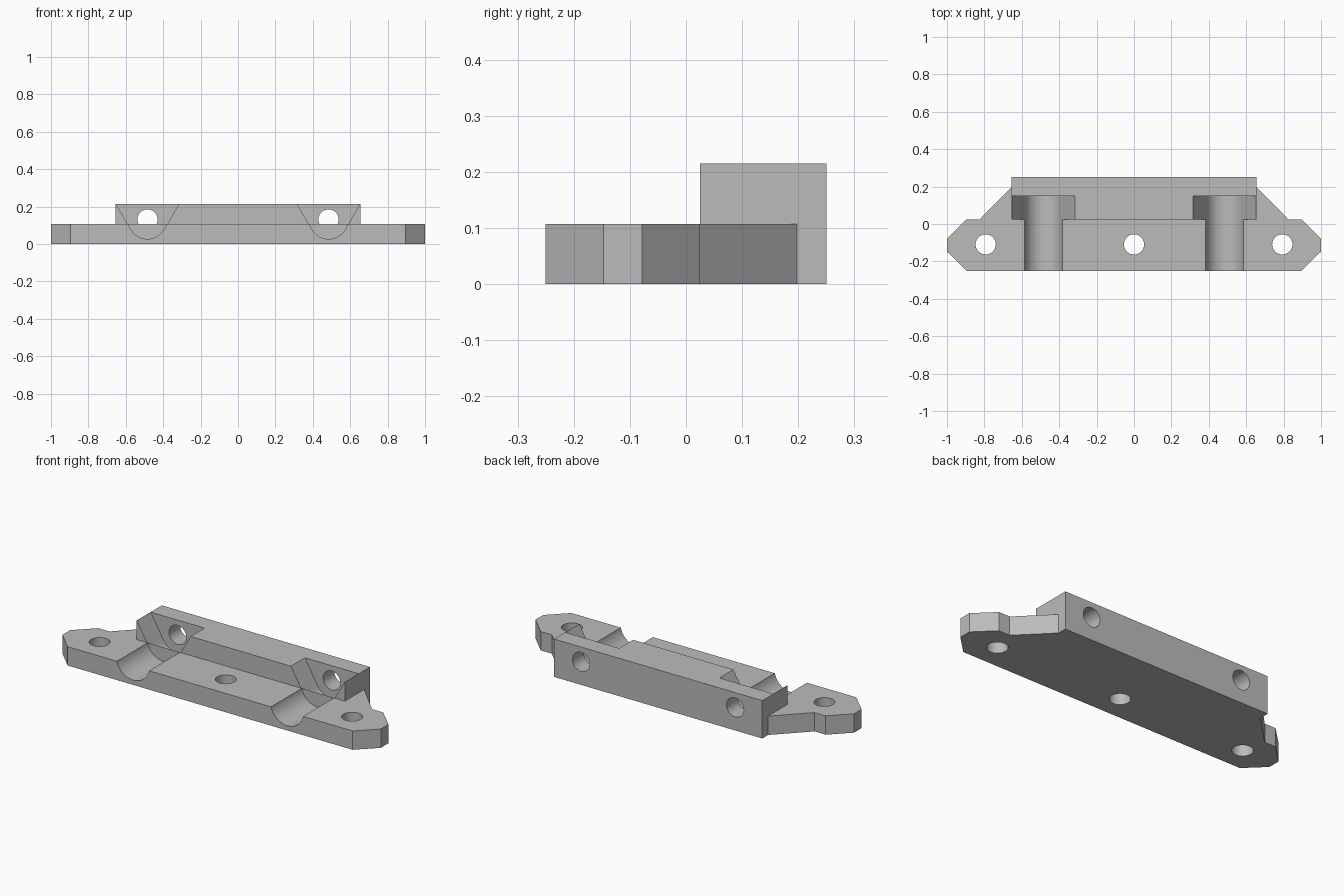
import bpy, bmesh, math

if "Cube" in bpy.data.objects:
    bpy.data.objects.remove(bpy.data.objects["Cube"])

PLATE_H, BLOCK_H = 0.107, 0.215
ROD_X, ROD_Z, ROD_R, HOLE_R = 0.484, 0.131, 0.104, 0.054

grey = bpy.data.materials.new("plain grey")
grey.diffuse_color = (0.5, 0.5, 0.5, 1)
grey.use_nodes = True
grey.node_tree.nodes["Principled BSDF"].inputs["Base Color"].default_value = grey.diffuse_color


def prism(name, pts, axis, lo, hi):
    """Extrude a 2D outline along z (outline in x, y) or y (outline in x, z)."""
    bm = bmesh.new()
    place = (lambda p: (p[0], p[1], lo)) if axis == "z" else (lambda p: (p[0], lo, p[1]))
    face = bm.faces.new([bm.verts.new(place(p)) for p in pts])
    ext = bmesh.ops.extrude_face_region(bm, geom=[face])["geom"]
    shift = (0, 0, hi - lo) if axis == "z" else (0, hi - lo, 0)
    bmesh.ops.translate(bm, vec=shift, verts=[v for v in ext if isinstance(v, bmesh.types.BMVert)])
    bmesh.ops.recalc_face_normals(bm, faces=bm.faces)
    mesh = bpy.data.meshes.new(name)
    bm.to_mesh(mesh)
    bm.free()
    mesh.materials.append(grey)
    obj = bpy.data.objects.new(name, mesh)
    bpy.context.collection.objects.link(obj)
    return obj


def arc(cx, cy, r, a0=0, a1=360, n=64, closed=True):
    steps = n if closed else n + 1
    return [(cx + r * math.cos(math.radians(a0 + (a1 - a0) * i / n)),
             cy + r * math.sin(math.radians(a0 + (a1 - a0) * i / n))) for i in range(steps)]


def combine(target, other, op):
    mod = target.modifiers.new(other.name, "BOOLEAN")
    mod.operation, mod.solver, mod.object = op, "EXACT", other
    bpy.context.view_layer.objects.active = target
    bpy.ops.object.modifier_apply(modifier=mod.name)
    bpy.data.objects.remove(other)


# Base plate with chamfered ears, mirrored outline
half = [(0.895, -0.25), (1, -0.147), (1, -0.078), (0.895, 0.025),
        (0.825, 0.025), (0.654, 0.198), (0.654, 0.25)]
outline = half + [(-x, y) for x, y in reversed(half)]
bracket = prism("mounting_bracket", outline, "z", 0, PLATE_H)

# Raised rear block
block = prism("rear_block", [(-0.654, 0.025), (0.654, 0.025), (0.654, 0.25), (-0.654, 0.25)],
              "z", 0, BLOCK_H)
combine(bracket, block, "UNION")

for side in (-1, 1):
    cx = side * ROD_X
    # Flared pocket in the block: round bottom with sides tangent at 60 degrees
    top = 0.26
    pocket = arc(cx, ROD_Z, ROD_R, 210, 330, 32, False)
    tx = ROD_R * math.cos(math.radians(30))
    tz = ROD_Z - ROD_R / 2
    reach = tx + (top - tz) / math.tan(math.radians(60))
    pocket += [(cx + reach, top), (cx - reach, top)]
    combine(bracket, prism("pocket_cutter", pocket, "y", 0.025, 0.15), "DIFFERENCE")
    # Round channel through the plate
    combine(bracket, prism("channel_cutter", arc(cx, ROD_Z, ROD_R, 210, 570, 96), "y", -0.3, 0.025),
            "DIFFERENCE")
    # Rod hole through the rear wall
    combine(bracket, prism("rod_hole_cutter", arc(cx, ROD_Z, HOLE_R), "y", 0.1, 0.3), "DIFFERENCE")

# Vertical screw holes
for x in (-0.793, 0, 0.793):
    combine(bracket, prism("screw_hole_cutter", arc(x, -0.109, HOLE_R), "z", -0.1, 0.3), "DIFFERENCE")

bpy.ops.object.select_all(action="DESELECT")
bracket.select_set(True)
bpy.context.view_layer.objects.active = bracket
bpy.ops.object.shade_smooth_by_angle(angle=math.radians(25))
